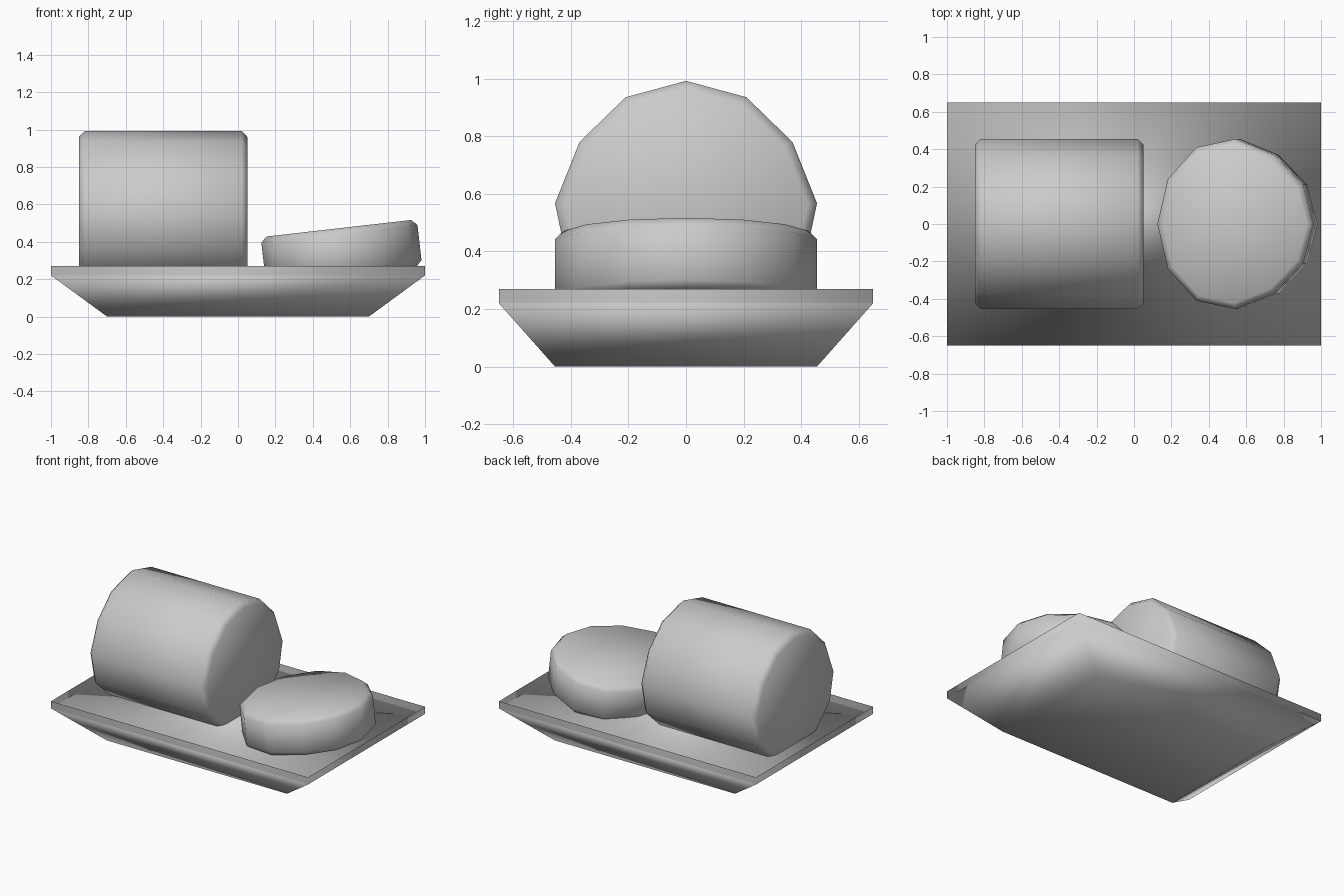
import bpy, bmesh, math
from mathutils import Matrix

if "Cube" in bpy.data.objects:
    bpy.data.objects.remove(bpy.data.objects["Cube"])

def make_object(name, bm, normals=True):
    if normals:
        bmesh.ops.recalc_face_normals(bm, faces=bm.faces)
    mesh = bpy.data.meshes.new(name)
    bm.to_mesh(mesh)
    bm.free()
    obj = bpy.data.objects.new(name, mesh)
    bpy.context.collection.objects.link(obj)
    return obj

def rect_rings(bm, sections):
    """Join rectangles given as (half x, half y, z) with side walls."""
    rings = [[bm.verts.new((sx * hx, sy * hy, z))
              for sx, sy in ((-1, -1), (1, -1), (1, 1), (-1, 1))]
             for hx, hy, z in sections]
    for a, b in zip(rings, rings[1:]):
        for i in range(4):
            j = (i + 1) % 4
            bm.faces.new((a[i], a[j], b[j], b[i]))
    return rings

# Tray body: soft-shaded block flaring upwards
bm = bmesh.new()
rings = rect_rings(bm, ((0.70, 0.455, 0), (1, 0.65, 0.22)))
bm.faces.new(rings[0][::-1])
bm.faces.new(rings[1])
tray = make_object("tray_body", bm)
tray.data.shade_smooth()

# Thin upright rim around the tray floor
bm = bmesh.new()
rect_rings(bm, ((1, 0.65, 0.22), (1, 0.65, 0.27)))
rim = make_object("tray_rim", bm, normals=False)
rim.data.shade_smooth()

# Half widths of the loaf outline, from its narrow crown to its base
HALF_WIDTH = (0, 0.21, 0.37, 0.455, 0.41, 0.24, 0)
RADIUS = 0.425

def loaf(name, thickness, matrix, radius=RADIUS):
    """Twelve-sided rounded outline (crown towards +x) extruded along z."""
    bm = bmesh.new()
    outline = []
    for k in range(12):
        w = HALF_WIDTH[k] if k <= 6 else -HALF_WIDTH[12 - k]
        outline.append((radius * math.cos(k * math.pi / 6), w))
    low, top = [[bm.verts.new((x, y, z)) for x, y in outline]
                for z in (-thickness / 2, thickness / 2)]
    caps = [bm.faces.new(low[::-1]), bm.faces.new(top)]
    for i in range(12):
        j = (i + 1) % 12
        bm.faces.new((low[i], low[j], top[j], top[i]))
    # Chamfered edge around both cut faces
    edges = [e for f in caps for e in f.edges]
    bmesh.ops.bevel(bm, geom=edges, offset=0.03, segments=1, affect='EDGES')
    bm.transform(matrix)
    make_object(name, bm).data.shade_smooth()

# Standing block, crown up, axis along x
loaf("main_block", 0.90, Matrix.Translation((-0.40, 0, 0.567))
     @ Matrix.Rotation(math.radians(-90), 4, 'Y'))

# Fallen slice, tilted up towards the right
loaf("slice", 0.25, Matrix.Translation((0.553, 0, 0.348))
     @ Matrix.Rotation(math.radians(-6.5), 4, 'Y'), 0.42)
